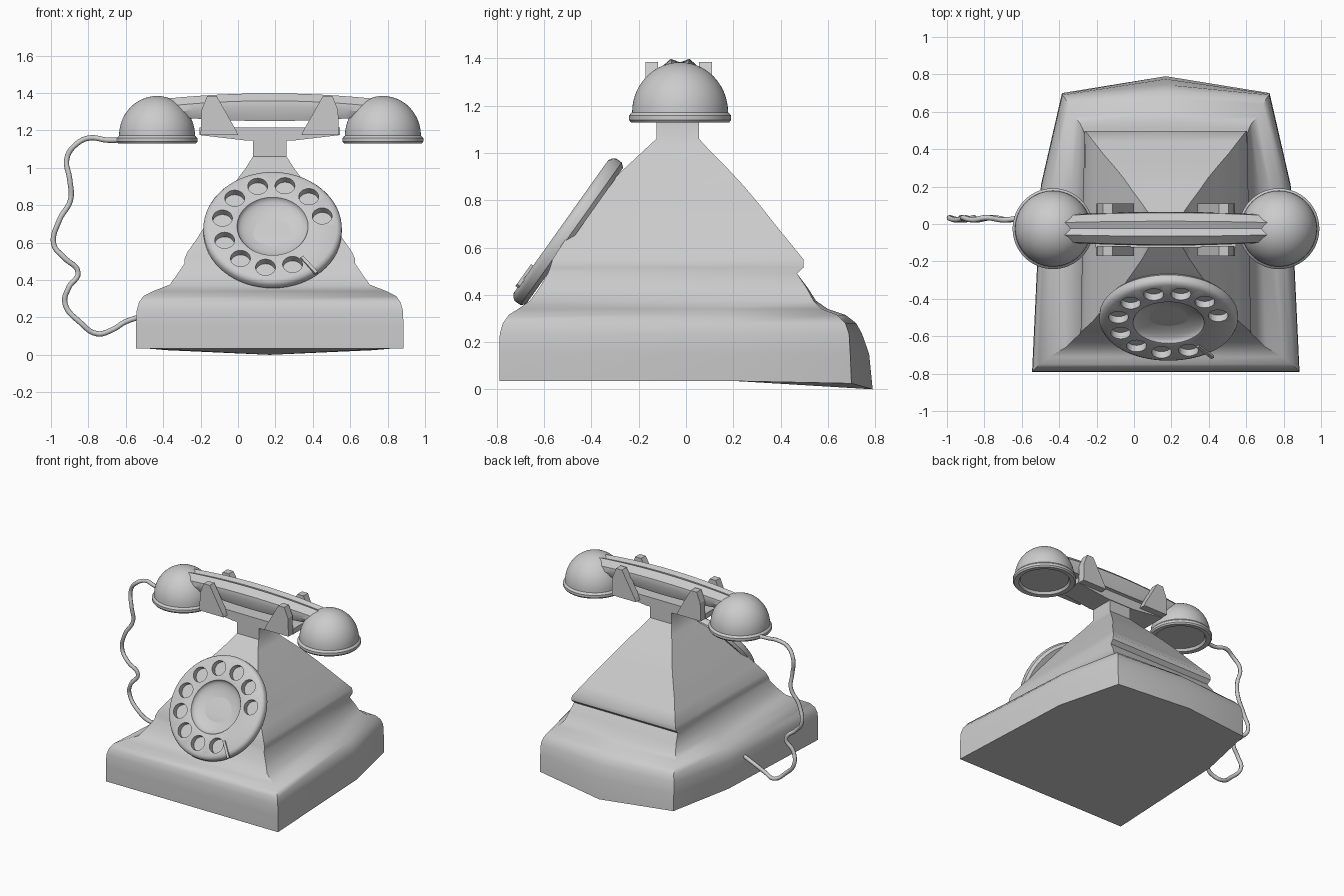
import bpy, bmesh, math
from mathutils import Vector, Matrix

if "Cube" in bpy.data.objects:
    bpy.data.objects.remove(bpy.data.objects["Cube"])

CX = 0.17   # centre line of body, cradle and handset
HY = -0.025 # handset depth centre


def finish(name, bm, smooth=True, angle=38):
    bmesh.ops.recalc_face_normals(bm, faces=bm.faces)
    me = bpy.data.meshes.new(name)
    bm.to_mesh(me)
    bm.free()
    ob = bpy.data.objects.new(name, me)
    bpy.context.collection.objects.link(ob)
    if smooth:
        bpy.ops.object.select_all(action='DESELECT')
        ob.select_set(True)
        bpy.context.view_layer.objects.active = ob
        bpy.ops.object.shade_smooth_by_angle(angle=math.radians(angle))
    return ob


def loft(name, rings, **kw):
    bm = bmesh.new()
    vs = [[bm.verts.new(p) for p in r] for r in rings]
    n = len(vs[0])
    for a, b in zip(vs, vs[1:]):
        for i in range(n):
            bm.faces.new((a[i], a[(i + 1) % n], b[(i + 1) % n], b[i]))
    bm.faces.new(vs[0])
    bm.faces.new(vs[-1])
    return finish(name, bm, **kw)


def lathe(name, profile, matrix, steps=64):
    # profile of (radius, height) starting and ending on the axis
    bm = bmesh.new()
    vs = [bm.verts.new((r, 0, z)) for r, z in profile]
    es = [bm.edges.new(p) for p in zip(vs, vs[1:])]
    bmesh.ops.spin(bm, geom=vs + es, cent=(0, 0, 0), axis=(0, 0, 1),
                   angle=2 * math.pi, steps=steps)
    bmesh.ops.remove_doubles(bm, verts=bm.verts, dist=1e-4)
    bm.transform(matrix)
    return finish(name, bm)


# Body: z, front half width, back half width, front y, back corner y, back middle y, side bulge
levels = [
    (.035, .715, .555, -.79, .70, .79, .06),
    (.15, .715, .555, -.79, .695, .775, .06),
    (.235, .712, .553, -.788, .69, .745, .06),
    (.28, .70, .54, -.775, .675, .72, .055),
    (.315, .675, .52, -.75, .64, .675, .045),
    (.34, .625, .49, -.71, .575, .60, .03),
    (.375, .535, .46, -.66, .54, .55, .02),
    (.43, .495, .445, -.62, .51, .515, .01),
    (.49, .455, .43, -.585, .47, .47, 0),
    (.515, .455, .435, -.575, .497, .497, 0),
    (.55, .44, .43, -.565, .497, .497, 0),
    (.62, .39, .385, -.52, .44, .44, 0),
    (.70, .34, .335, -.46, .375, .375, 0),
    (.78, .285, .28, -.395, .312, .312, 0),
    (.86, .23, .225, -.335, .245, .245, 0),
    (.93, .18, .18, -.265, .18, .18, 0),
    (1.0, .128, .128, -.19, .11, .11, 0),
    (1.06, .09, .09, -.125, .055, .055, 0),
    (1.17, .09, .09, -.125, .055, .055, 0),
]
rings = []
for i, (z, hf, hb, yf, yc, ym, bulge) in enumerate(levels):
    hm, yk = hf + (hb - hf) * .67 + bulge, yf + (yc - yf) * .67
    zc, zm = (.025, 0) if i == 0 else (z, z)
    rings.append([(CX - hf, yf, z), (CX + hf, yf, z), (CX + hm, yk, z),
                  (CX + hb, yc, zc), (CX, ym, zm), (CX - hb, yc, zc), (CX - hm, yk, z)])
loft("body", rings, angle=42)

# Dial: disc with a bowl in the middle, tilted onto the front slope
normal = Vector((0, -.815, .58)).normalized()
dial_m = Matrix.Translation((.185, -.503, .67)) @ normal.to_track_quat('Z', 'Y').to_matrix().to_4x4()
bowl = [(.19 * math.sin(a), .03 - .055 * math.cos(a)) for a in
        [math.pi / 2 * k / 8 for k in range(9)]]
dial = lathe("dial", [(0, -.038)] + [(.355, -.038), (.37, -.02), (.37, .008), (.362, .022),
             (.345, .032)] + [(.20, .032)] + bowl[::-1], dial_m)

# Finger holes
bm = bmesh.new()
for k in range(10):
    a = math.radians(14 + 31 * k)
    bmesh.ops.create_cone(bm, cap_ends=True, segments=28, radius1=.053, radius2=.053, depth=.08,
                          matrix=Matrix.Translation((.273 * math.cos(a), .273 * math.sin(a), .03)))
# local axes run along the slope: local x is world x up to sign, which the symmetric check below fixes
if dial_m.to_3x3().col[0].x < 0:
    bm.transform(Matrix.Rotation(math.pi, 4, 'Z'))
bm.transform(dial_m)
cutter = finish("finger_hole_cutter", bm, smooth=False)
cutter.hide_render = True
cutter.hide_set(True)
mod = dial.modifiers.new("finger_holes", 'BOOLEAN')
mod.object, mod.operation, mod.solver = cutter, 'DIFFERENCE', 'EXACT'

# Finger stop
bm = bmesh.new()
bmesh.ops.create_cube(bm, size=1, matrix=dial_m @ Matrix.Rotation(math.radians(-53), 4, 'Z')
                      @ Matrix.Translation((.325, 0, .035)) @ Matrix.Diagonal((.13, .018, .016, 1)))
finish("finger_stop", bm, smooth=False)

# Cradle bar, deeper in the middle
loft("cradle_bar", [[(CX + x, -.125, zb), (CX + x, .06, zb), (CX + x, .06, 1.215), (CX + x, -.125, 1.215)]
                    for x, zb in ((-.375, 1.175), (-.12, 1.145), (.12, 1.145), (.375, 1.175))], smooth=False)

# Cradle prongs
prong = [(-.37, 1.175), (-.17, 1.175), (-.18, 1.20), (-.285, 1.385), (-.335, 1.385), (-.365, 1.31)]
for side, sx in (("left", 1), ("right", -1)):
    for end, y0, y1 in (("front", -.172, -.118), ("back", .055, .11)):
        loft(f"cradle_prong_{end}_{side}",
             [[(CX + sx * x, y, z) for x, z in prong] for y in (y0, y1)], smooth=False)

# Handset cups: rim, dome and recessed face
dome = [(.203 * math.cos(a), 1.172 + .212 * math.sin(a)) for a in
        [math.pi / 2 * k / 14 for k in range(15)]]
dome[-1] = (0, dome[-1][1])
cup = [(0, 1.15), (.165, 1.15), (.175, 1.132), (.208, 1.13), (.216, 1.14), (.216, 1.158), (.208, 1.168)] + dome
for side, x in (("left", -.433), ("right", .775)):
    lathe(f"handset_cup_{side}", cup, Matrix.Translation((x, HY, 0)))

# Handset handle: arched bar with a grooved top
rings = []
for k in range(17):
    u = -1 + k / 8
    top, bot, w = 1.398 - .028 * u * u, 1.25 + .025 * u * u, 1 - .18 * u * u
    sec = [(-.04, top), (0, top - .014), (.04, top), (.085, top - .04), (.09, top - .075),
           (.065, bot), (-.065, bot), (-.09, top - .075), (-.085, top - .04)]
    rings.append([(CX + .55 * u, HY + y * w, z) for y, z in sec])
loft("handset_handle", rings, angle=35)

# Cord from the left cup down to the base
path = [(-.60, 1.15), (-.70, 1.148), (-.79, 1.16), (-.86, 1.13), (-.915, 1.05), (-.90, .94), (-.895, .83),
        (-.955, .72), (-.985, .59), (-.93, .52), (-.855, .44), (-.905, .36), (-.925, .275),
        (-.84, .17), (-.755, .113), (-.67, .135), (-.605, .175), (-.50, .21)]
cu = bpy.data.curves.new("cord", 'CURVE')
cu.dimensions = '3D'
cu.bevel_depth, cu.bevel_resolution, cu.resolution_u = .014, 2, 6
cu.use_fill_caps = True
sp = cu.splines.new('BEZIER')
sp.bezier_points.add(len(path) - 1)
for i, (bp, (x, z)) in enumerate(zip(sp.bezier_points, path)):
    bp.co = (x, .028 + .006 * (-1) ** i, z)
    bp.handle_left_type = bp.handle_right_type = 'AUTO'
bpy.context.collection.objects.link(bpy.data.objects.new("cord", cu))
